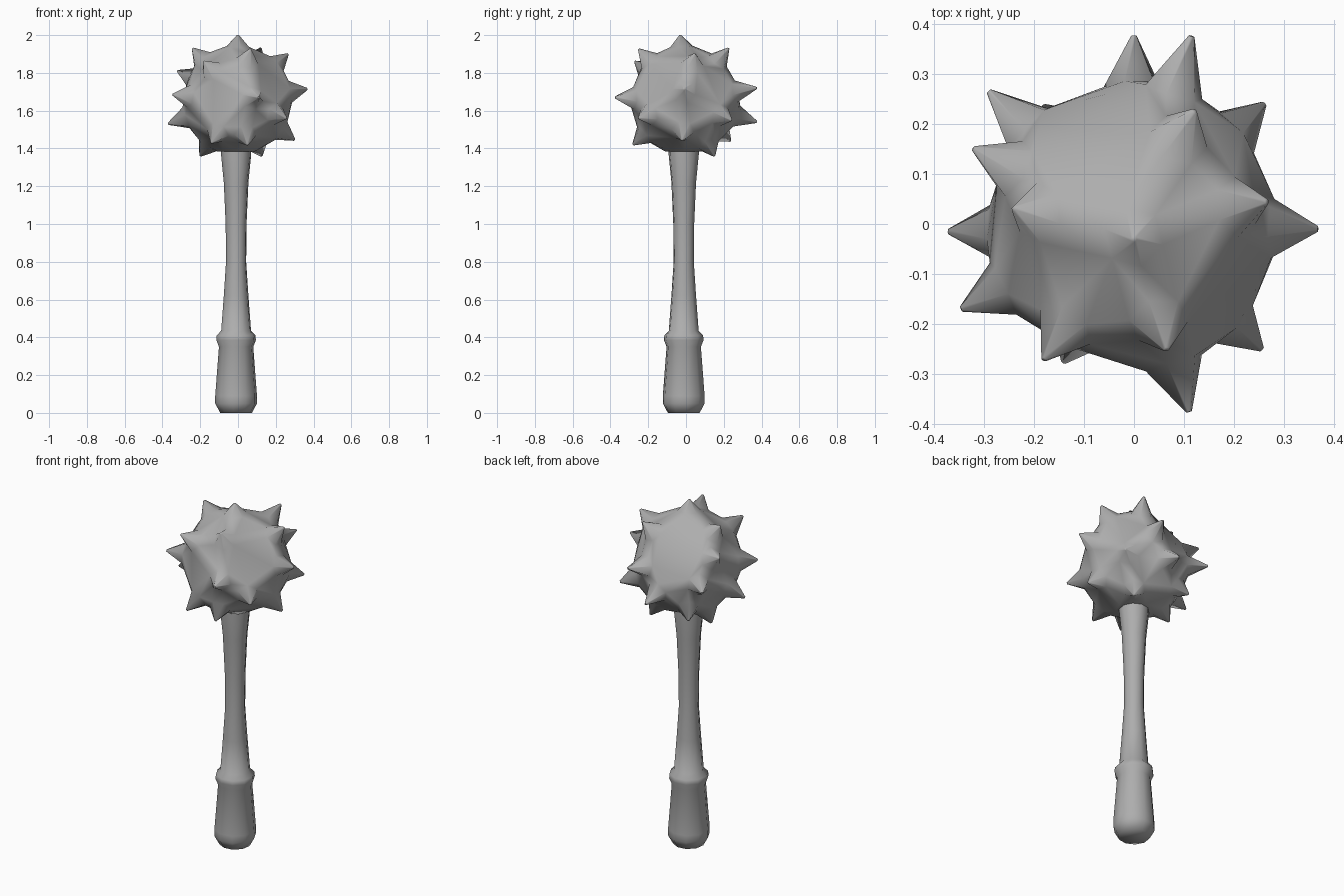
import bpy, bmesh, math
from mathutils import Vector

if "Cube" in bpy.data.objects:
    bpy.data.objects.remove(bpy.data.objects["Cube"], do_unlink=True)

metal = bpy.data.materials.new("plain grey")
metal.use_nodes = True
grey = (0.42, 0.42, 0.42, 1)
metal.diffuse_color = grey
metal.node_tree.nodes["Principled BSDF"].inputs["Base Color"].default_value = grey


def finish(bm, name):
    """Turn a bmesh into a smooth shaded object."""
    bmesh.ops.recalc_face_normals(bm, faces=bm.faces)
    mesh = bpy.data.meshes.new(name)
    bm.to_mesh(mesh)
    bm.free()
    mesh.materials.append(metal)
    obj = bpy.data.objects.new(name, mesh)
    bpy.context.collection.objects.link(obj)
    bpy.ops.object.select_all(action="DESELECT")
    obj.select_set(True)
    bpy.context.view_layer.objects.active = obj
    bpy.ops.object.shade_smooth_by_angle(angle=math.radians(65))
    return obj


def ring(bm, centre, axis, radius, sides):
    """Circle of vertices around an axis."""
    side = axis.orthogonal().normalized()
    up = axis.cross(side)
    turns = [math.tau * i / sides for i in range(sides)]
    return [bm.verts.new(centre + radius * (math.cos(a) * side + math.sin(a) * up))
            for a in turns]


def bridge(bm, low, high):
    for i in range(len(low)):
        j = (i + 1) % len(low)
        bm.faces.new((low[i], low[j], high[j], high[i]))


# Handle: grip, collar and waisted shaft as (radius, height)
profile = [(0.085, 0), (0.112, 0.05), (0.112, 0.09), (0.092, 0.35),
           (0.106, 0.385), (0.104, 0.41), (0.08, 0.435), (0.066, 0.62),
           (0.054, 0.8), (0.056, 1.0), (0.066, 1.22), (0.081, 1.37), (0.08, 1.45)]
bm = bmesh.new()
Z = Vector((0, 0, 1))
rings = [ring(bm, Vector((-0.01, -0.012, z)), Z, r, 10) for r, z in profile]
for low, high in zip(rings, rings[1:]):
    bridge(bm, low, high)
bm.faces.new(rings[0])
bm.faces.new(rings[-1])
finish(bm, "handle")

# Spiked head: faceted ball stretched over the spike roots
centre = Vector((-0.005, -0.005, 1.655))
ball_radius = 0.292
tips = [
    (0, -0.03, 2.0), (0.265, 0.045, 1.9), (0.065, -0.25, 1.925),
    (-0.18, -0.27, 1.86), (-0.24, 0.03, 1.93), (0.12, 0.225, 1.93),
    (-0.32, 0.15, 1.81), (0.115, 0.375, 1.72), (0.367, -0.01, 1.715),
    (-0.345, -0.17, 1.685), (0.11, -0.375, 1.67), (-0.29, 0.265, 1.64),
    (0, 0.375, 1.54), (0.26, 0.24, 1.55), (0.255, -0.25, 1.56),
    (-0.37, -0.015, 1.53), (0.3, -0.02, 1.445), (-0.14, -0.275, 1.43),
    (0.05, -0.28, 1.42), (-0.2, 0.05, 1.36), (0.125, 0.15, 1.36),
    (-0.18, 0.235, 1.44),
]
root_angle = 0.21
bm = bmesh.new()
roots = []
for tip in tips:
    axis = (Vector(tip) - centre).normalized()
    roots.append(ring(bm, centre + axis * ball_radius * math.cos(root_angle), axis,
                      ball_radius * math.sin(root_angle), 6))
ring(bm, Vector((-0.01, -0.012, 1.385)), Z, 0.1, 8)
bmesh.ops.convex_hull(bm, input=list(bm.verts))

# Open each root and raise a blunt cone from it
owner = {v: i for i, root in enumerate(roots) for v in root}
caps = [f for f in bm.faces
        if len({owner.get(v, -1) for v in f.verts}) == 1 and f.verts[0] in owner]
bmesh.ops.delete(bm, geom=caps, context="FACES")
for tip, root in zip(tips, roots):
    axis = (Vector(tip) - centre).normalized()
    crown = ring(bm, Vector(tip), axis, 0.006, 6)
    bridge(bm, root, crown)
    bm.faces.new(crown)
finish(bm, "spiked_head")
